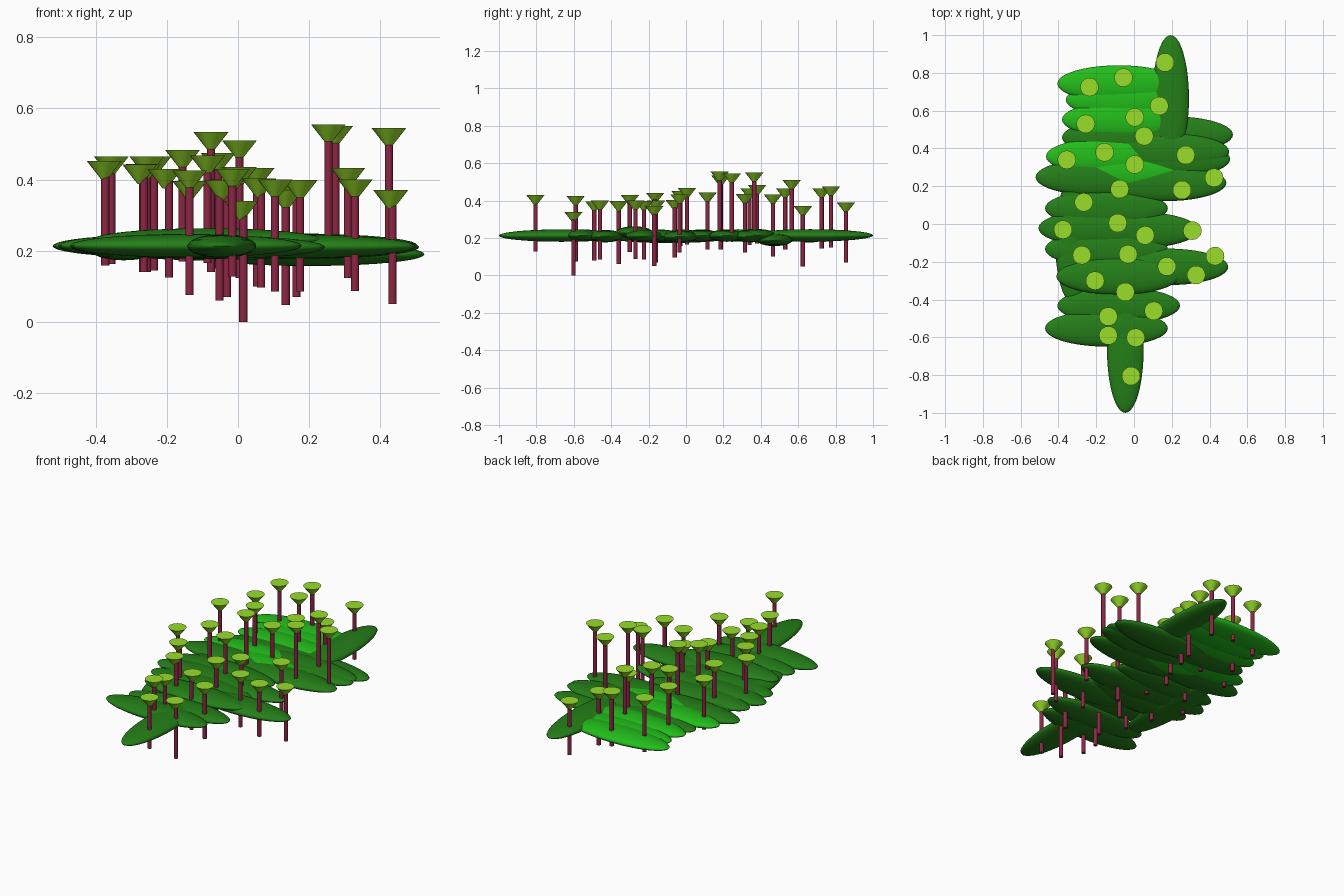
import bpy, math

def mat(name, rgb):
    m = bpy.data.materials.new(name)
    lin = [((c / 255 + 0.055) / 1.055) ** 2.4 for c in rgb]
    m.diffuse_color = (*lin, 1)
    return m

DARK = mat("dark_green", (36, 127, 24))
BRIGHT = mat("bright_green", (34, 190, 26))
LIME = mat("lime", (152, 222, 42))
STEM = mat("maroon", (140, 38, 68))

def finish(name, m, angle):
    o = bpy.context.object
    o.name = name
    o.data.materials.append(m)
    bpy.ops.object.shade_smooth_by_angle(angle=math.radians(angle))

def leaf(x, y, z, m=DARK, lengthwise=False):
    # flattened ellipsoid, long in x (or in y when lengthwise)
    bpy.ops.mesh.primitive_uv_sphere_add(segments=40, ring_count=20, location=(x + 0.004, y - 0.002, z))
    s = (0.097, 0.335, 0.033) if lengthwise else (0.325, 0.097, 0.033)
    bpy.context.object.scale = s
    bpy.ops.object.transform_apply(location=False, rotation=False, scale=True)
    finish("leaf", m, 60)

def flower(x, y, top, bottom, dx=0.0):
    # thin stem with an upturned cone on top
    h = 0.055
    x, y = x + 0.004, y - 0.005
    bpy.ops.mesh.primitive_cylinder_add(vertices=16, radius=0.0115, depth=top - 0.02 - bottom,
                                        location=(x + dx, y, (top - 0.02 + bottom) / 2))
    finish("stem", STEM, 40)
    bpy.ops.mesh.primitive_cone_add(vertices=20, radius1=0.006, radius2=0.049, depth=h,
                                    location=(x, y, top - h / 2))
    finish("flower_cup", LIME, 40)

# lengthwise leaves
for x, y, z in [(0.19, 0.667, 0.214), (-0.05, -0.663, 0.213), (-0.325, -0.085, 0.206)]:
    leaf(x, y, z, DARK, True)

# bright crosswise leaves
for x, y, z in [(-0.085, 0.745, 0.213), (-0.04, 0.66, 0.209), (-0.06, 0.555, 0.213),
                (-0.145, 0.36, 0.215), (-0.03, 0.28, 0.214)]:
    leaf(x, y, z, BRIGHT)

# dark crosswise leaves
for x, y, z in [(-0.06, 0.46, 0.205), (0.195, 0.475, 0.19), (0.175, 0.385, 0.215),
                (0.18, 0.345, 0.21), (0.16, 0.22, 0.213), (-0.2, 0.25, 0.213),
                (-0.15, 0.085, 0.213), (-0.185, -0.02, 0.214), (0.01, -0.03, 0.208),
                (-0.15, -0.13, 0.212), (0.17, -0.225, 0.212), (-0.09, -0.275, 0.23),
                (-0.085, -0.43, 0.21), (-0.15, -0.55, 0.214)]:
    leaf(x, y, z)

# flowers: x, y, top, bottom, stem shift
for f in [(0.16, 0.86, 0.39, 0.07), (-0.06, 0.78, 0.475, 0.15), (-0.24, 0.73, 0.465, 0.145),
          (0.13, 0.63, 0.37, 0.048), (0, 0.57, 0.51, 0.19), (-0.26, 0.535, 0.465, 0.14),
          (0.05, 0.47, 0.433, 0.1), (-0.16, 0.385, 0.483, 0.17), (-0.36, 0.345, 0.465, 0.163),
          (0.27, 0.37, 0.55, 0.2), (0, 0.32, 0.435, 0.123), (0.42, 0.25, 0.545, 0.2),
          (0.25, 0.185, 0.555, 0.2), (-0.08, 0.19, 0.533, 0.14), (-0.27, 0.12, 0.443, 0.14),
          (-0.09, 0.01, 0.467, 0.165), (-0.38, -0.025, 0.452, 0.158, 0.003),
          (0.055, -0.055, 0.403, 0.097, 0.006), (0.305, -0.03, 0.433, 0.123),
          (-0.035, -0.155, 0.4, 0.07), (-0.28, -0.16, 0.442, 0.14, 0.012),
          (0.425, -0.165, 0.37, 0.05, 0.005), (0.17, -0.22, 0.398, 0.085),
          (0.325, -0.265, 0.4, 0.087), (-0.21, -0.295, 0.43, 0.124, 0.012),
          (-0.05, -0.355, 0.397, 0.06, -0.006), (0.1, -0.455, 0.4, 0.086),
          (-0.14, -0.485, 0.396, 0.08), (-0.14, -0.585, 0.425, 0.075),
          (0.005, -0.597, 0.34, 0.0, 0.006), (-0.02, -0.8, 0.43, 0.128)]:
    flower(*f)
